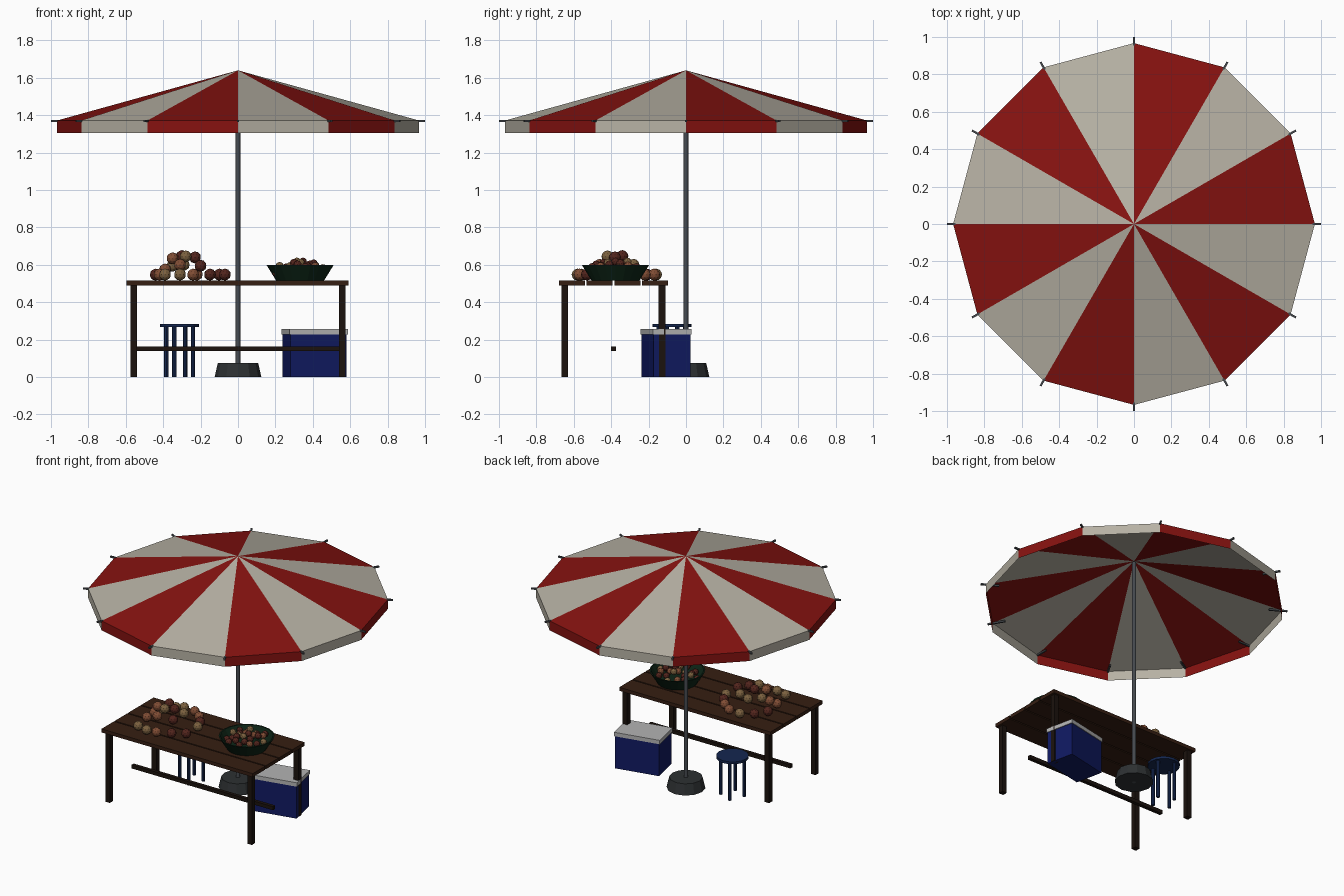
import bpy, bmesh, math, random
from mathutils import Matrix

if "Cube" in bpy.data.objects:
    bpy.data.objects.remove(bpy.data.objects["Cube"])

random.seed(4)


def mat(name, r, g, b):
    m = bpy.data.materials.new(name)
    m.diffuse_color = (r, g, b, 1)
    m.use_nodes = True
    m.node_tree.nodes["Principled BSDF"].inputs["Base Color"].default_value = m.diffuse_color
    return m


RED = mat("canopy_red", .235, .006, .005)
CREAM = mat("canopy_cream", .47, .44, .37)
STEEL = mat("steel", .062, .07, .08)
DARK = mat("base_grey", .026, .03, .032)
WOOD = mat("plank_wood", .036, .013, .006)
LEG = mat("leg_wood", .011, .006, .004)
BLUE = mat("cooler_blue", .005, .01, .12)
LID = mat("lid_white", .45, .45, .45)
STOOL = mat("stool_blue", .007, .02, .08)
GREEN = mat("bowl_green", .004, .018, .008)
TAN = mat("fruit_tan", .2, .12, .05)
MAROON = mat("fruit_maroon", .085, .018, .012)
ORANGE = mat("fruit_orange", .22, .075, .035)


def finish(name, bm, mats):
    me = bpy.data.meshes.new(name)
    bm.to_mesh(me)
    bm.free()
    for m in mats:
        me.materials.append(m)
    ob = bpy.data.objects.new(name, me)
    bpy.context.collection.objects.link(ob)
    return ob


def box(name, c, size, m, rot=0):
    bm = bmesh.new()
    bmesh.ops.create_cube(bm, size=1, matrix=Matrix.Translation(c) @ Matrix.Rotation(rot, 4, 'Z')
                          @ Matrix.Diagonal((*size, 1)))
    return finish(name, bm, [m])


def cyl(name, x, y, z0, z1, r0, r1, n, m):
    bm = bmesh.new()
    bmesh.ops.create_cone(bm, cap_ends=True, segments=n, radius1=r0, radius2=r1, depth=z1 - z0,
                          matrix=Matrix.Translation((x, y, (z0 + z1) / 2)))
    return finish(name, bm, [m])


def fruits(name, spots, r, mats):
    bm = bmesh.new()
    for i, p in enumerate(spots):
        old = set(bm.faces)
        bmesh.ops.create_icosphere(bm, subdivisions=2, radius=r, matrix=Matrix.Translation(p))
        for f in set(bm.faces) - old:
            f.material_index = (i * 2 + i // 3) % len(mats)
    return finish(name, bm, mats)


# striped canopy with hanging valance
bm = bmesh.new()
apex = bm.verts.new((0, 0, 1.64))
ang = [math.radians(30 * i) for i in range(12)]
rim = [bm.verts.new((.967 * math.cos(a), .967 * math.sin(a), 1.372)) for a in ang]
hem = [bm.verts.new((.967 * math.cos(a), .967 * math.sin(a), 1.305)) for a in ang]
for i in range(12):
    j = (i + 1) % 12
    for vs in ((apex, rim[i], rim[j]), (rim[i], hem[i], hem[j], rim[j])):
        bm.faces.new(vs).material_index = i % 2
finish("canopy", bm, [RED, CREAM])

# rib tips poking out at each corner
for i, a in enumerate(ang):
    box(f"rib_tip_{i}", (.94 * math.cos(a), .94 * math.sin(a), 1.37), (.12, .011, .011), STEEL, a)

# pole and weighted foot
cyl("pole", 0, 0, 0, 1.63, .013, .013, 12, STEEL)
cyl("umbrella_base", 0, 0, 0, .075, .125, .108, 12, DARK)

# table
for i in range(4):
    box(f"table_plank_{i}", (-.002, -.61 + i * .148, .503), (1.186, .139, .025), WOOD)
for sx in (-1, 1):
    for y in (-.648, -.128):
        box("table_leg", (sx * .557, y, .245), (.036, .036, .49), LEG)
box("table_stretcher", (0, -.388, .152), (1.11, .025, .025), LEG)

# cooler, turned slightly
turn = math.radians(12)
box("cooler_body", (.41, -.107, .115), (.307, .2, .23), BLUE, turn)
box("cooler_lid", (.41, -.107, .243), (.318, .21, .028), LID, turn)

# stool
cyl("stool_seat", -.312, -.075, .267, .284, .104, .104, 16, STOOL)
for i in range(4):
    a = math.radians(22 + 90 * i)
    cyl("stool_leg", -.312 + .077 * math.cos(a), -.075 + .077 * math.sin(a), 0, .267, .012, .012, 8, STOOL)

# bowl spun from a profile
bx, by = .332, -.377
bm = bmesh.new()
prof = [(0, .516), (.128, .516), (.18, .6), (.17, .6), (.122, .528), (0, .528)]
vs = [bm.verts.new((bx + r, by, z)) for r, z in prof]
es = [bm.edges.new(p) for p in zip(vs, vs[1:])]
bmesh.ops.spin(bm, geom=vs + es, cent=(bx, by, 0), axis=(0, 0, 1), angle=math.tau, steps=20)
bmesh.ops.remove_doubles(bm, verts=bm.verts[:], dist=1e-4)
bmesh.ops.recalc_face_normals(bm, faces=bm.faces[:])
finish("bowl", bm, [GREEN])

# small fruit heaped in the bowl
heap = []
for i in range(26):
    r = .135 * math.sqrt((i + .3) / 26)
    a = i * 2.39996
    heap.append((bx + r * math.cos(a), by + r * math.sin(a), .64 - .45 * r + random.uniform(-.025, .01)))
fruits("bowl_fruit", heap, .022, [MAROON, MAROON, ORANGE, MAROON, TAN])

# loose fruit on the table: outer ring, then raised middle
loose = [(-.39, -.56, .548), (-.42, -.42, .548), (-.44, -.29, .548), (-.39, -.21, .548),
         (-.31, -.16, .548), (-.22, -.17, .548), (-.15, -.22, .548), (-.1, -.28, .548),
         (-.07, -.35, .548), (-.31, -.58, .548), (-.24, -.57, .548), (-.15, -.53, .548),
         (-.07, -.48, .548), (-.35, -.35, .595), (-.39, -.38, .575), (-.31, -.46, .6),
         (-.2, -.44, .595), (-.2, -.32, .595), (-.29, -.28, .6), (-.35, -.4, .635),
         (-.3, -.34, .647), (-.23, -.38, .64), (-.28, -.42, .645)]
fruits("table_fruit", loose, .032, [TAN, MAROON, ORANGE])
